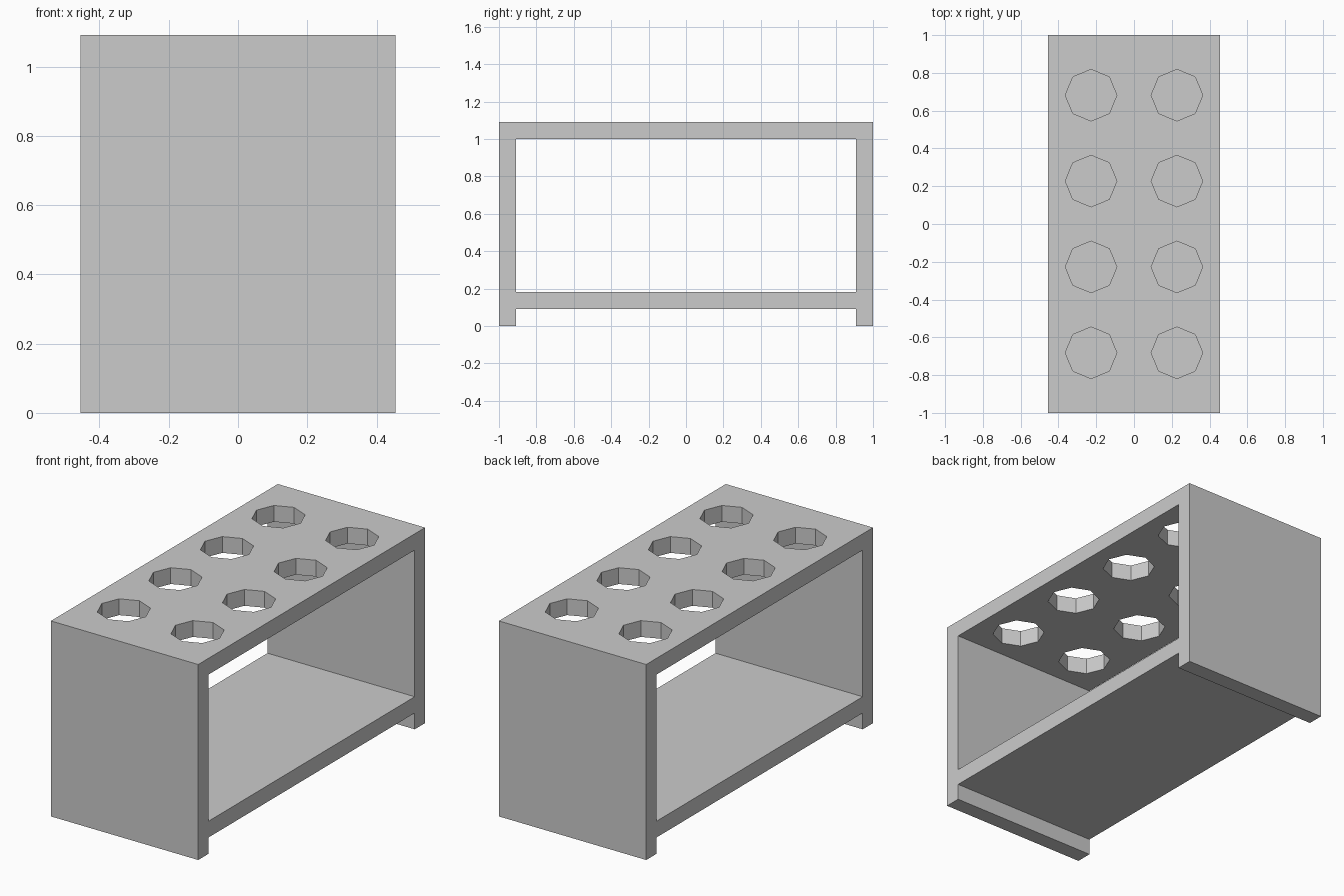
import bpy, bmesh, math
from mathutils import Matrix

if "Cube" in bpy.data.objects:
    bpy.data.objects.remove(bpy.data.objects["Cube"])

U = 1 / 11            # board thickness; all sizes are multiples of it
W, L, H = 10 * U, 2.0, 12 * U


def add_box(bm, size, center):
    m = Matrix.Translation(center) @ Matrix.Diagonal((*size, 1))
    bmesh.ops.create_cube(bm, size=1, matrix=m)


def make_object(name, bm):
    mesh = bpy.data.meshes.new(name)
    bm.to_mesh(mesh)
    bm.free()
    obj = bpy.data.objects.new(name, mesh)
    bpy.context.collection.objects.link(obj)
    return obj


def cut(target, cutter):
    mod = target.modifiers.new(cutter.name, 'BOOLEAN')
    mod.operation, mod.solver, mod.object = 'DIFFERENCE', 'EXACT', cutter
    bpy.context.view_layer.objects.active = target
    bpy.ops.object.modifier_apply(modifier=mod.name)
    bpy.data.objects.remove(cutter)


# Solid block of the rack
bm = bmesh.new()
add_box(bm, (W, L, H), (0, 0, H / 2))
rack = make_object("tube_rack", bm)

# Through opening above the shelf, and the gap between the feet below it
bm = bmesh.new()
add_box(bm, (W + 0.2, L - 2 * U, 9 * U), (0, 0, 6.5 * U))
add_box(bm, (W + 0.2, L - 2 * U, 2 * U), (0, 0, 0))
cutter = make_object("openings", bm)
cutter.hide_render = True
cut(rack, cutter)

# Two rows of four octagonal holes in the top board
bm = bmesh.new()
for x in (-2.5 * U, 2.5 * U):
    for i in range(4):
        bmesh.ops.create_cone(bm, cap_ends=True, segments=8,
                              radius1=1.5 * U, radius2=1.5 * U, depth=3 * U,
                              matrix=Matrix.Translation((x, (i - 1.5) * 5 * U, 11.5 * U)))
cutter = make_object("holes", bm)
cutter.hide_render = True
cut(rack, cutter)
